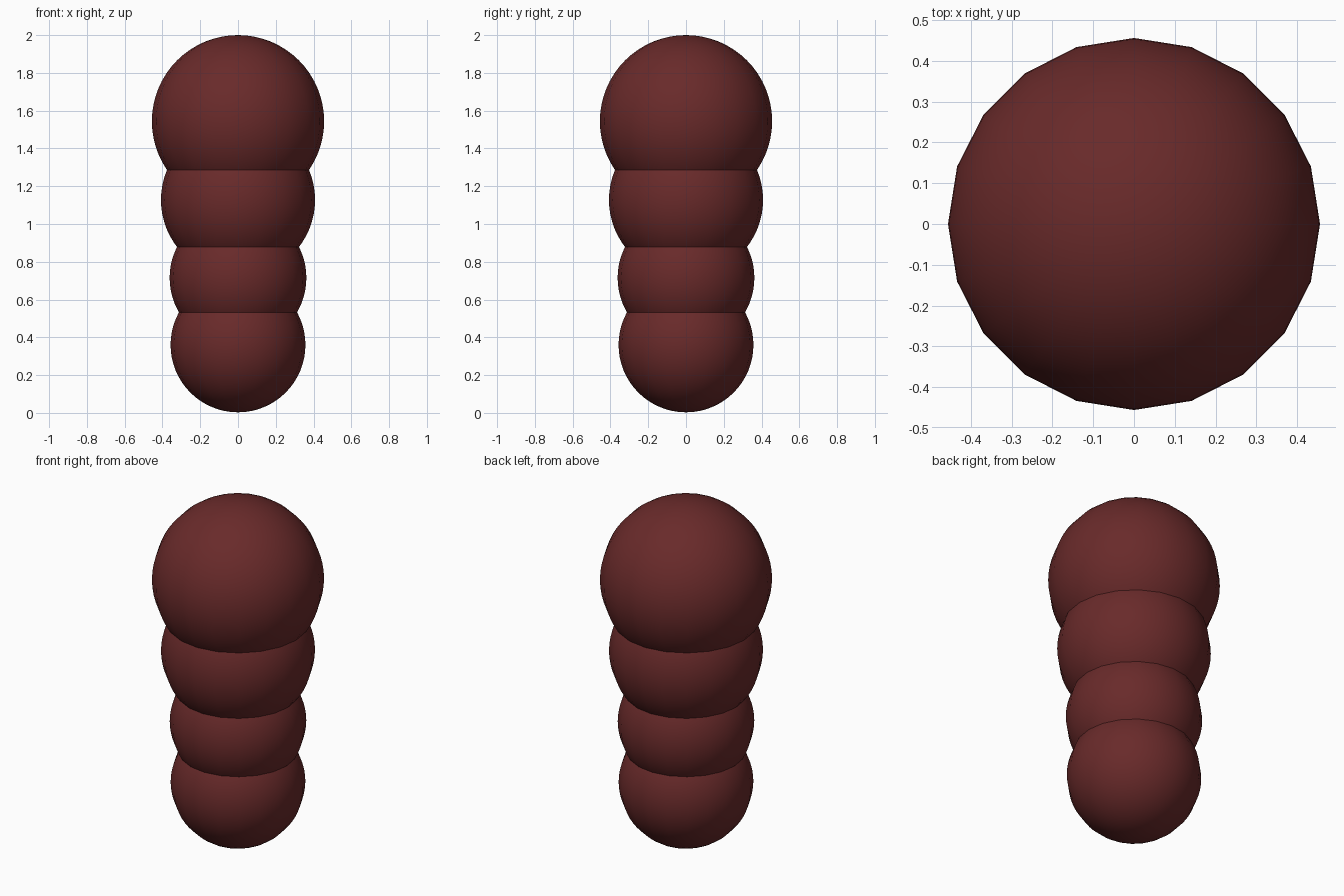
import bpy

if "Cube" in bpy.data.objects:
    bpy.data.objects.remove(bpy.data.objects["Cube"])

# Dark red material shared by all parts
red = bpy.data.materials.new("dark_red")
red.diffuse_color = (0.14, 0.023, 0.023, 1)
red.use_nodes = True
red.node_tree.nodes["Principled BSDF"].inputs["Base Color"].default_value = red.diffuse_color


def ball(name, z, radius):
    bpy.ops.mesh.primitive_uv_sphere_add(segments=20, ring_count=32, radius=radius, location=(0, 0, z))
    obj = bpy.context.object
    obj.name = name
    obj.data.materials.append(red)
    bpy.ops.object.shade_smooth()


# Stack of overlapping balls, bottom to top
ball("bottom_ball", 0.36, 0.357)
ball("lower_middle_ball", 0.715, 0.362)
ball("upper_middle_ball", 1.128, 0.408)
ball("top_ball", 1.544, 0.456)
